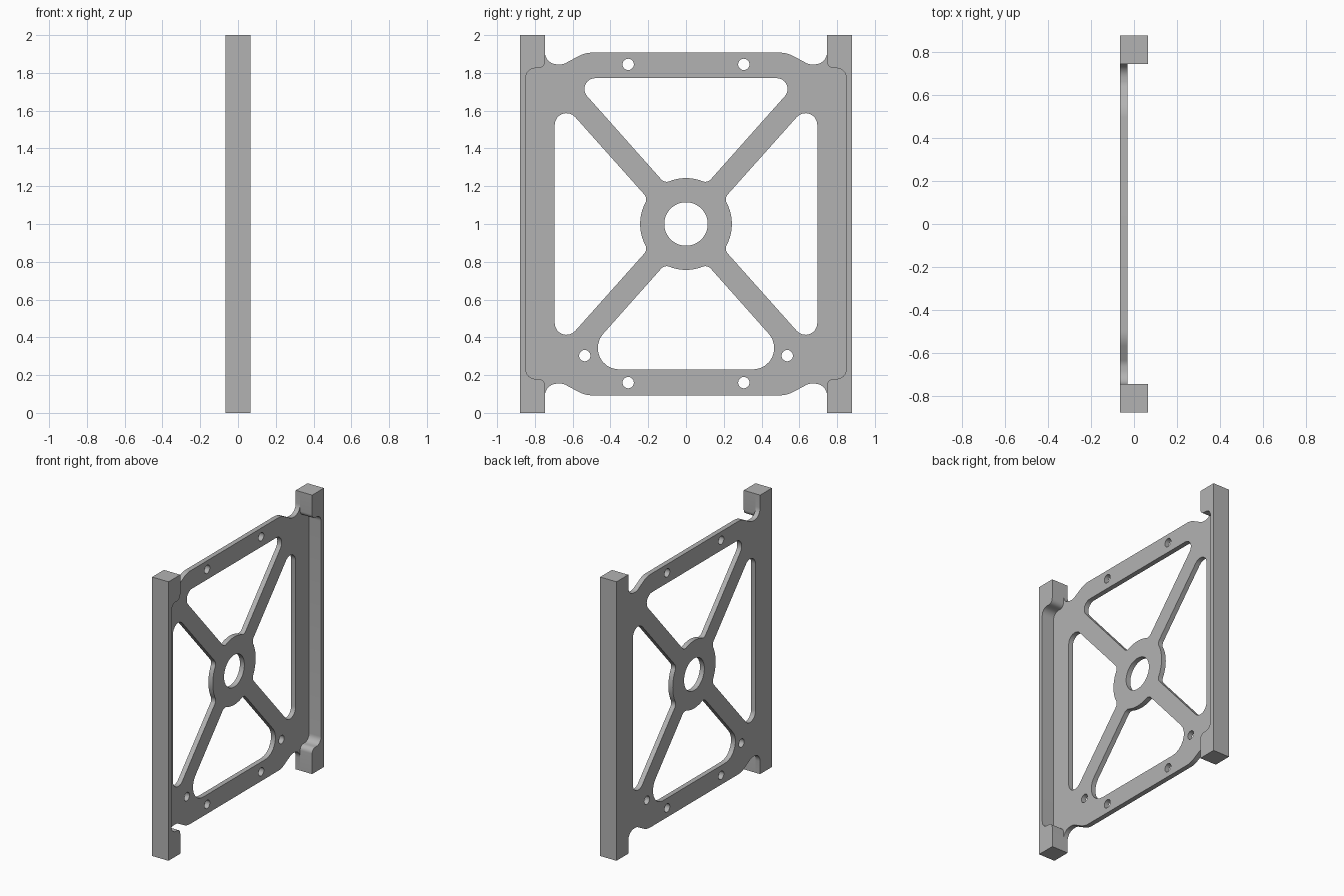
import bpy, bmesh, math
from mathutils import Vector, Matrix

if "Cube" in bpy.data.objects:
    bpy.data.objects.remove(bpy.data.objects["Cube"])

grey = bpy.data.materials.new("plain grey")
grey.use_nodes = True
colour = (0.45, 0.45, 0.45, 1)
grey.diffuse_color = colour
grey.node_tree.nodes["Principled BSDF"].inputs["Base Color"].default_value = colour

BACK, STEP, FRONT = -0.065, -0.03, 0.065   # depth levels along x
HUB, SLOPE, OFFSET = 0.243, 1.12, 0.091    # hub radius, spoke slope, spoke half height


def rounded(corners, steps=8):
    """Closed outline from (y, z, fillet radius) corners."""
    out = []
    for i, (y, z, r) in enumerate(corners):
        p = Vector((y, z))
        if not r:
            out.append(p)
            continue
        a = (Vector(corners[i - 1][:2]) - p).normalized()
        b = (Vector(corners[(i + 1) % len(corners)][:2]) - p).normalized()
        half = a.angle(b) / 2
        centre = p + (a + b).normalized() * (r / math.sin(half))
        start = p + a * (r / math.tan(half)) - centre
        end = p + b * (r / math.tan(half)) - centre
        sweep = end.angle_signed(start)
        for k in range(steps + 1):
            out.append(centre + Matrix.Rotation(sweep * k / steps, 2) @ start)
    return out


def circle(y, z, r, n=32):
    return [Vector((y + r * math.cos(math.tau * k / n),
                    z + r * math.sin(math.tau * k / n))) for k in range(n)]


def hub_arc(start, end, n=8):
    angles = [math.radians(start + (end - start) * k / n) for k in range(n + 1)]
    return [(HUB * math.cos(a), 1 + HUB * math.sin(a), 0) for a in angles]


def mirrored(points):
    """Flip an outline across the middle of the frame."""
    return [Vector((-p.x, p.y)) for p in points]


def extrude(name, outlines, x0, x1):
    """Fill outlines in the y-z plane, holes included, and extrude along x."""
    curve = bpy.data.curves.new(name, "CURVE")
    curve.dimensions = "2D"
    curve.fill_mode = "BOTH"
    curve.extrude = (x1 - x0) / 2
    for pts in outlines:
        spline = curve.splines.new("POLY")
        spline.points.add(len(pts) - 1)
        for sp, p in zip(spline.points, pts):
            sp.co = (p.x, p.y, 0, 1)
        spline.use_cyclic_u = True
    temp = bpy.data.objects.new(name + "_curve", curve)
    bpy.context.collection.objects.link(temp)
    bpy.context.view_layer.update()
    mesh = bpy.data.meshes.new_from_object(
        temp.evaluated_get(bpy.context.evaluated_depsgraph_get()))
    bpy.data.objects.remove(temp)
    # Local x, y, z become world y, z, x
    mesh.transform(Matrix(((0, 0, 1, (x0 + x1) / 2), (1, 0, 0, 0),
                           (0, 1, 0, 0), (0, 0, 0, 1))))
    bm = bmesh.new()
    bm.from_mesh(mesh)
    bmesh.ops.remove_doubles(bm, verts=bm.verts, dist=0.0001)
    bmesh.ops.recalc_face_normals(bm, faces=bm.faces)
    bm.to_mesh(mesh)
    bm.free()
    mesh.name = name
    mesh.materials.clear()
    mesh.materials.append(grey)
    obj = bpy.data.objects.new(name, mesh)
    bpy.context.collection.objects.link(obj)
    bpy.ops.object.select_all(action="DESELECT")
    obj.select_set(True)
    bpy.context.view_layer.objects.active = obj
    bpy.ops.object.shade_smooth_by_angle(angle=math.radians(30))
    return obj


# Plate outline: one quarter, repeated in all four corners
quarter = [(0.535, 1.907, 0.15), (0.65, 1.845, 0.065), (0.747, 1.845, 0.065),
           (0.747, 2, 0), (0.88, 2, 0)]
right = quarter + [(y, 2 - z, r) for y, z, r in reversed(quarter)]
outline = rounded(right + [(-y, z, r) for y, z, r in reversed(right)])


# Windows between the spokes
def end_window(edge, radius, side):
    """Window above (side 1) or below (side -1) the hub."""
    wide = (abs(edge - 1) - OFFSET) / SLOPE
    a = math.radians(117.6)
    tip_y, tip_z = HUB * math.cos(a), HUB * math.sin(a)
    pts = [(wide, edge, radius), (-wide, edge, radius), (tip_y, 1 + side * tip_z, 0.04)]
    pts += hub_arc(side * 108, side * 72)
    pts.append((-tip_y, 1 + side * tip_z, 0.04))
    return rounded(pts)


rise = 0.695 * SLOPE - OFFSET
a = math.radians(146.2)
tip_y, tip_z = HUB * math.cos(a), HUB * math.sin(a)
side_window = rounded([(-0.695, 1 - rise, 0.062), (-0.695, 1 + rise, 0.062),
                       (tip_y, 1 + tip_z, 0.04)] + hub_arc(156, 204)
                      + [(tip_y, 1 - tip_z, 0.04)])

# Centre bore and mounting holes
holes = [circle(0, 1, 0.115, 48)]
for y, z in ((0.306, 1.845), (0.306, 0.16), (0.536, 0.303)):
    holes += [circle(side * y, z, 0.03, 24) for side in (-1, 1)]

extrude("frame_plate", [outline, end_window(1.772, 0.057, 1), end_window(0.23, 0.113, -1),
                        side_window, mirrored(side_window)] + holes, BACK, STEP)

# Edge posts: solid end blocks joined by a thin outer wall
post = rounded([(0.88, 0, 0), (0.88, 2, 0), (0.747, 2, 0), (0.747, 1.825, 0.035),
                (0.848, 1.825, 0.05), (0.848, 0.18, 0.05), (0.747, 0.18, 0.035),
                (0.747, 0, 0)])
extrude("left_post", [post], STEP, FRONT)
extrude("right_post", [mirrored(post)], STEP, FRONT)
